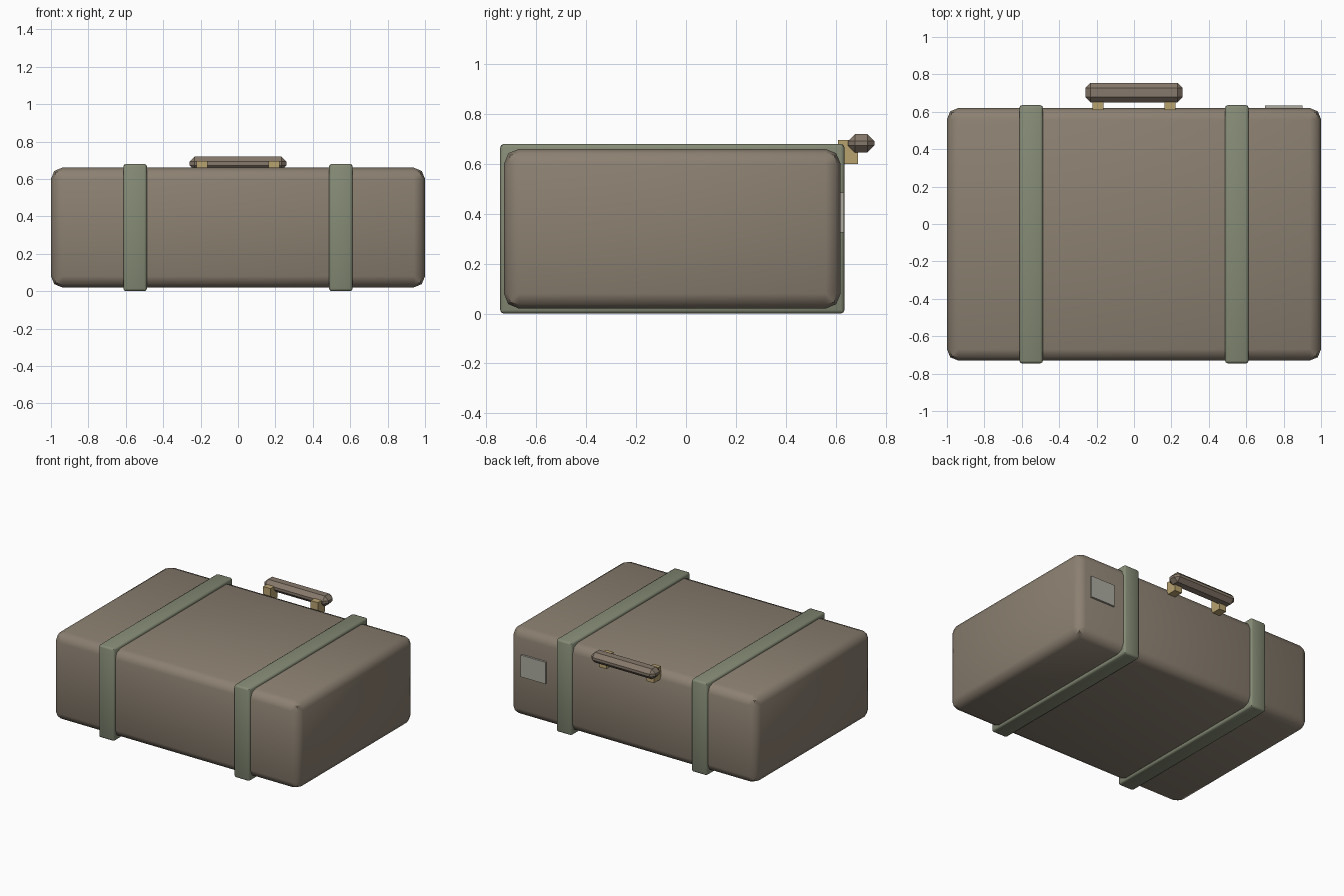
import bpy

if "Cube" in bpy.data.objects:
    bpy.data.objects.remove(bpy.data.objects["Cube"])


def material(name, rgb):
    m = bpy.data.materials.new(name)
    m.diffuse_color = (*rgb, 1)
    m.use_nodes = True
    m.node_tree.nodes["Principled BSDF"].inputs["Base Color"].default_value = m.diffuse_color
    return m


def box(name, lo, hi, mat, bevel=0.0, segments=1, smooth=False):
    """Bevelled box spanning two opposite corners."""
    bpy.ops.mesh.primitive_cube_add(
        size=1, location=[(a + b) / 2 for a, b in zip(lo, hi)])
    o = bpy.context.object
    o.name = name
    o.scale = [b - a for a, b in zip(lo, hi)]
    bpy.ops.object.transform_apply(location=False, rotation=False, scale=True)
    o.data.materials.append(mat)
    if bevel:
        m = o.modifiers.new("bevel", 'BEVEL')
        m.width = bevel
        m.segments = segments
        bpy.ops.object.modifier_apply(modifier=m.name)
    if smooth:
        bpy.ops.object.shade_smooth_by_angle(angle=0.8)
    return o


leather = material("leather", (0.26, 0.215, 0.165))
webbing = material("webbing", (0.235, 0.26, 0.18))
brass = material("brass", (0.48, 0.36, 0.16))
grip = material("grip", (0.24, 0.19, 0.145))
paper = material("paper", (0.42, 0.41, 0.35))

# Case body
box("case_body", (-1, -0.73, 0.02), (1, 0.62, 0.66), leather, 0.06, 2, True)

# Straps around the case and handle mounts, one per side
for side, s in (("left", -1), ("right", 1)):
    x = s * 0.55
    box(f"strap_{side}", (x - 0.063, -0.745, 0), (x + 0.063, 0.635, 0.68),
        webbing, 0.014, 2, True)
    x = s * 0.193
    box(f"handle_mount_{side}", (x - 0.03, 0.61, 0.6), (x + 0.03, 0.69, 0.695), brass)

# Carry handle on the back
box("handle_grip", (-0.26, 0.65, 0.645), (0.26, 0.755, 0.72), grip, 0.028, 1)

# Label plate on the back
box("label_plate", (0.7, 0.61, 0.325), (0.9, 0.634, 0.485), paper)
